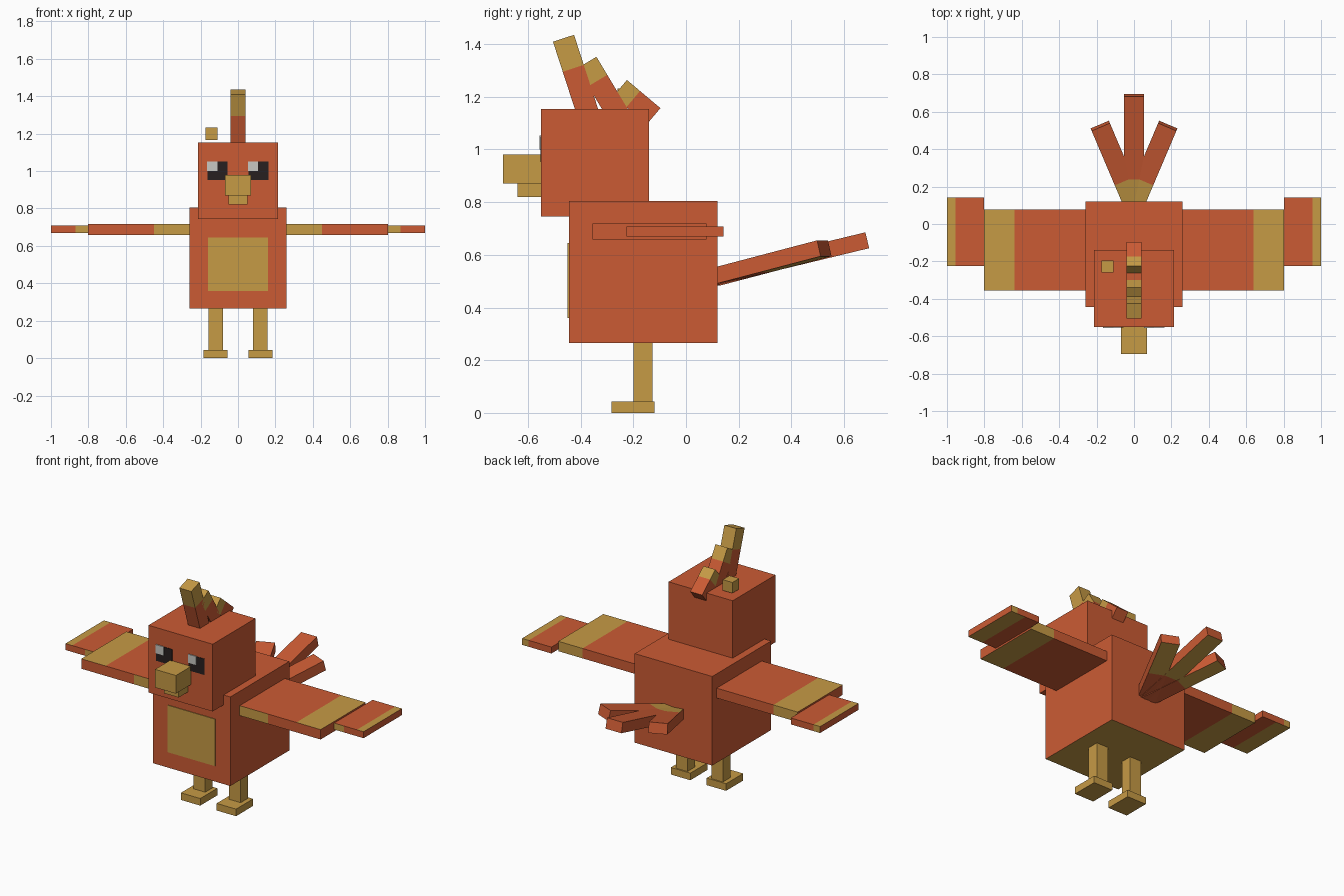
import bpy, bmesh
from math import radians
from mathutils import Vector

cube = bpy.data.objects.get("Cube")
if cube:
    bpy.data.objects.remove(cube, do_unlink=True)


def material(name, rgb):
    m = bpy.data.materials.new(name)
    m.use_nodes = True
    color = (*rgb, 1)
    m.diffuse_color = color
    m.node_tree.nodes["Principled BSDF"].inputs["Base Color"].default_value = color
    return m


RED = material("orange red", (0.60, 0.105, 0.034))
GOLD = material("gold", (0.565, 0.325, 0.06))
BLACK = material("eye black", (0.02, 0.014, 0.014))
WHITE = material("eye white", (0.58, 0.58, 0.55))


def box(name, x, y, z, mats, cuts=(), rule=None, loc=(0, 0, 0), rot=(0, 0, 0)):
    """Box from ranges; cuts are (axis, value); rule picks gold faces."""
    bm = bmesh.new()
    bmesh.ops.create_cube(bm, size=1)
    for v in bm.verts:
        v.co = Vector([sum(r) / 2 + c * (r[1] - r[0])
                       for r, c in zip((x, y, z), v.co)])
    for axis, value in cuts:
        co, no = Vector(), Vector()
        co[axis], no[axis] = value, 1
        bmesh.ops.bisect_plane(bm, geom=bm.verts[:] + bm.edges[:] + bm.faces[:],
                               plane_co=co, plane_no=no)
    bm.normal_update()
    if rule:
        for f in bm.faces:
            f.material_index = int(rule(f.calc_center_median(), f.normal))
    mesh = bpy.data.meshes.new(name)
    bm.to_mesh(mesh)
    bm.free()
    for m in mats:
        mesh.materials.append(m)
    ob = bpy.data.objects.new(name, mesh)
    ob.location = loc
    ob.rotation_euler = rot
    bpy.context.collection.objects.link(ob)
    return ob


def span(s, a, b):
    """Mirror an x range to side s."""
    return (a, b) if s > 0 else (-b, -a)


# Body with gold underside, and belly patch
box("body", (-0.26, 0.26), (-0.445, 0.12), (0.265, 0.805), [RED, GOLD],
    rule=lambda c, n: n.z < -0.5)
box("belly_patch", (-0.16, 0.16), (-0.449, -0.44), (0.36, 0.645), [GOLD])

# Head and beak
box("head", (-0.215, 0.215), (-0.55, -0.14), (0.745, 1.153), [RED])
box("upper_beak", (-0.07, 0.07), (-0.695, -0.55), (0.87, 0.98), [GOLD])
box("lower_beak", (-0.05, 0.05), (-0.64, -0.55), (0.82, 0.87), [GOLD])
box("head_nub", (-0.175, -0.11), (-0.26, -0.195), (1.167, 1.232), [GOLD])


# Wing colour rules
def wing_rule(c, n):
    if abs(n.x) > 0.5:
        return False
    return abs(c.x) < 0.45 if n.y < -0.5 else abs(c.x) > 0.64


def tip_rule(c, n):
    if abs(n.x) > 0.5:
        return False
    if n.y < -0.5:
        return abs(c.x) < 0.87
    return abs(c.x) > (0.9 if n.z < -0.5 else 0.955)


# Paired parts
for s, side in ((1, "left"), (-1, "right")):
    box(side + "_leg", span(s, 0.08, 0.158), (-0.2, -0.128), (0.04, 0.27), [GOLD])
    box(side + "_foot", span(s, 0.055, 0.185), (-0.283, -0.12), (0, 0.043), [GOLD])
    box(side + "_wing", span(s, 0.26, 0.803), (-0.355, 0.077), (0.658, 0.718),
        [RED, GOLD], [(0, s * 0.45), (0, s * 0.64)], wing_rule)
    box(side + "_wing_tip", span(s, 0.803, 1), (-0.225, 0.143), (0.669, 0.708),
        [RED, GOLD], [(0, s * v) for v in (0.87, 0.9, 0.955)], tip_rule)
    # Eyes, both glints on the same side
    box(side + "_eye", span(s, 0.055, 0.162), (-0.553, -0.545), (0.953, 1.05), [BLACK])
    gx = 0.053 if s > 0 else -0.165
    box(side + "_eye_glint", (gx, gx + 0.055), (-0.556, -0.549), (1.0, 1.052), [WHITE])

# Crest feathers: tip position, tilt, length, gold length, width
for name, y, z, tilt, length, gold, w in (
        ("front", -0.465, 1.422, 18, 0.35, 0.12, 0.042),
        ("middle", -0.376, 1.33, 31, 0.3, 0.08, 0.042),
        ("back", -0.25, 1.233, 50, 0.166, 0.065, 0.04)):
    box(name + "_crest_feather", (-0.04, 0.04), (-w, w), (-length, 0), [RED, GOLD],
        [(2, -gold)], lambda c, n, g=gold: c.z > -g,
        (0, y, z), (radians(tilt), 0, 0))


# Tail feathers: gold on top near the root, below near the tip
def tail_rule(c, n):
    return (n.z > 0.5 and c.y < 0.15) or (n.z < -0.5 and c.y > 0.22)


for name, yaw, length in (("middle", 0, 0.605), ("left", -23, 0.475),
                          ("right", 23, 0.475)):
    box(name + "_tail_feather", (-0.053, 0.053), (0, length), (-0.031, 0.031),
        [RED, GOLD], [(1, 0.15), (1, 0.22)], tail_rule,
        (0, 0.1, 0.513), (radians(13.6), 0, radians(yaw)))
